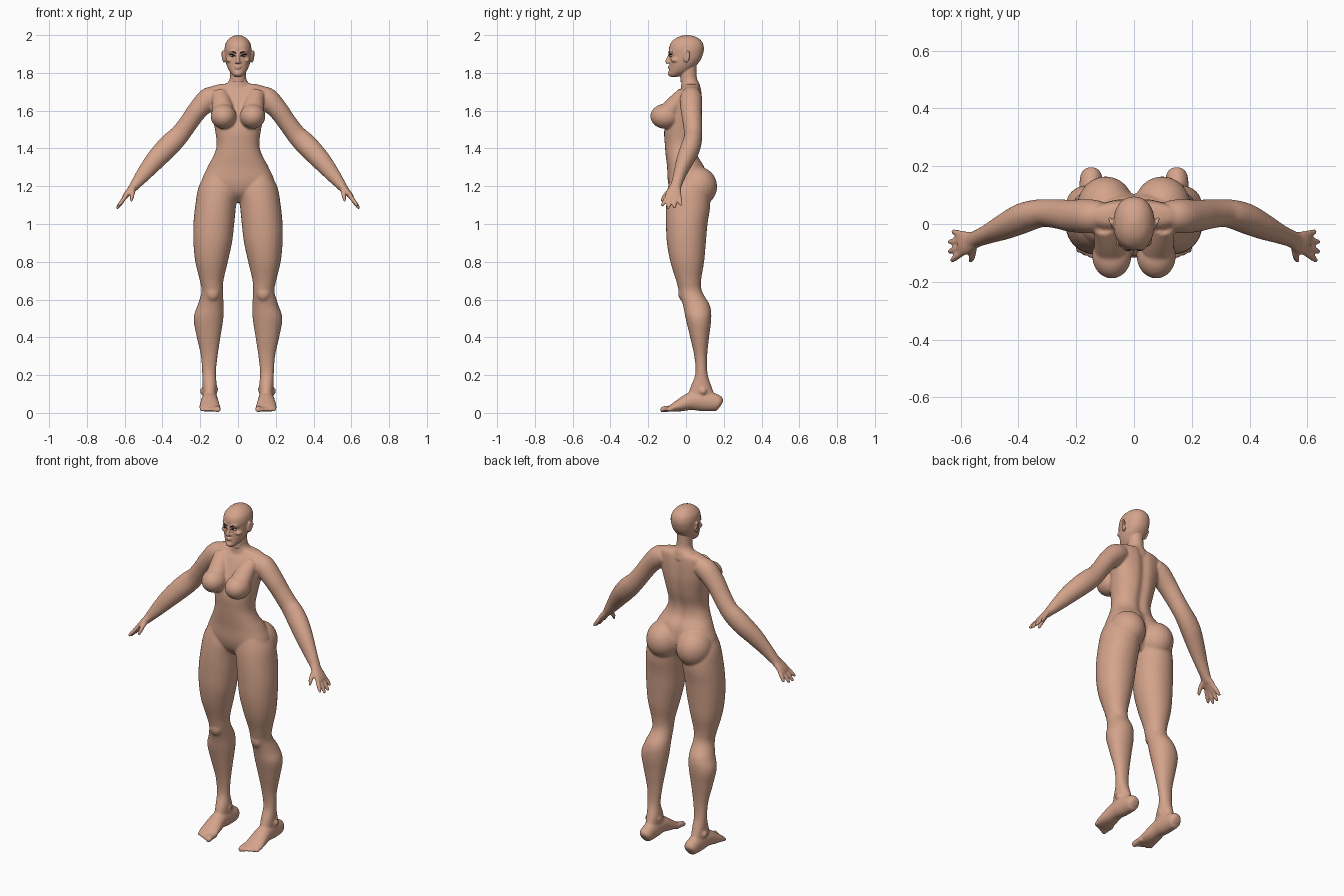
import bpy, bmesh, math
from mathutils import Vector, Matrix

X, Y, Z = Vector((1, 0, 0)), Vector((0, 1, 0)), Vector((0, 0, 1))


def material(name, rgb):
    m = bpy.data.materials.new(name)
    m.diffuse_color = (*rgb, 1)
    return m


skin = material("skin", (0.66, 0.37, 0.26))
dark = material("dark", (0.03, 0.02, 0.02))
white = material("eye_white", (0.7, 0.66, 0.62))


def spline(rows, steps=5):
    """Catmull-Rom through rows of numbers."""
    pts, out = [Vector(r) for r in rows], []
    for i in range(len(pts) - 1):
        p0, p1, p2 = pts[max(i - 1, 0)], pts[i], pts[i + 1]
        p3 = pts[min(i + 2, len(pts) - 1)]
        for k in range(steps):
            t = k / steps
            out.append(0.5 * (2 * p1 + (p2 - p0) * t + (2 * p0 - 5 * p1 + 4 * p2 - p3) * t * t
                              + (3 * p1 - p0 - 3 * p2 + p3) * t ** 3))
    return out + [pts[-1]]


def loft(bm, rows, side=1, ref=Y, flat=False, power=2.0, n=32, groove=0):
    """Elliptic sections (x, y, z, ra, rb); flat keeps them horizontal."""
    secs, rings = spline(rows), []
    for i, s in enumerate(secs):
        c = Vector(s[:3])
        t = (Vector(secs[min(i + 1, len(secs) - 1)][:3]) - Vector(secs[max(i - 1, 0)][:3])).normalized()
        a = X if flat else (ref - t * ref.dot(t)).normalized()
        b = Y if flat else t.cross(a)
        ring = []
        for k in range(n):
            u = 2 * math.pi * k / n
            cu, su = math.cos(u), math.sin(u)
            p = c + a * s[3] * math.copysign(abs(cu) ** (2 / power), cu) \
                + b * s[4] * math.copysign(abs(su) ** (2 / power), su)
            if groove and p.y > c.y:
                p.y -= groove * math.exp(-(p.x / 0.025) ** 2)
            ring.append(bm.verts.new((p.x * side, p.y, p.z)))
        rings.append(ring)
    for r, q in zip(rings, rings[1:]):
        for k in range(n):
            bm.faces.new((r[k], r[(k + 1) % n], q[(k + 1) % n], q[k]))
    bm.faces.new(rings[0][::-1])
    bm.faces.new(rings[-1])


def slices(rows):
    """(z, x0, x1, yfront, yback) to loft sections."""
    return [((a + b) / 2, (f + k) / 2, z, (b - a) / 2, (k - f) / 2) for z, a, b, f, k in rows]


def ball(bm, c, r, side=1, rot=0):
    m = Matrix.Translation((c[0] * side, c[1], c[2])) @ Matrix.Rotation(rot * side, 4, 'Z') @ Matrix.Diagonal((*r, 1))
    bmesh.ops.create_uvsphere(bm, u_segments=24, v_segments=16, radius=1, matrix=m)


def finish(bm, name, mat, voxel=0, smooth=0):
    bmesh.ops.recalc_face_normals(bm, faces=bm.faces)
    me = bpy.data.meshes.new(name)
    bm.to_mesh(me)
    bm.free()
    me.materials.append(mat)
    for p in me.polygons:
        p.use_smooth = True
    ob = bpy.data.objects.new(name, me)
    bpy.context.collection.objects.link(ob)
    if voxel:
        r = ob.modifiers.new("fuse", 'REMESH')
        r.mode, r.voxel_size, r.use_smooth_shade = 'VOXEL', voxel, True
        s = ob.modifiers.new("soften", 'SMOOTH')
        s.factor, s.iterations = 0.5, smooth
    return ob


body = bmesh.new()

# torso
loft(body, slices([(z, -w, w, f, k) for z, w, f, k in [
    (1.115, .04, -.03, .07), (1.16, .13, -.075, .10), (1.22, .19, -.095, .115), (1.30, .162, -.10, .10),
    (1.36, .13, -.107, .066), (1.42, .113, -.112, .06), (1.50, .122, -.115, .078), (1.58, .138, -.095, .088),
    (1.64, .15, -.07, .088), (1.69, .155, -.045, .085), (1.725, .145, -.02, .078), (1.742, .09, -.01, .065)]]),
    flat=True, power=2.3, n=64, groove=.012)
# neck
loft(body, slices([(z, -w, w, f, k) for z, w, f, k in [
    (1.70, .085, -.03, .08), (1.74, .062, -.025, .072), (1.765, .045, -.026, .06),
    (1.80, .042, -.03, .056), (1.86, .042, -.03, .056)]]), flat=True)

for s in (1, -1):
    # leg
    loft(body, slices([
        (1.29, .06, .155, -.07, .08), (1.20, .0, .207, -.095, .12), (1.1, .010, .226, -.105, .128),
        (1.0, .02, .236, -.106, .114), (.9, .032, .236, -.101, .105), (.8, .054, .226, -.083, .096),
        (.7, .077, .202, -.052, .08), (.64, .08, .193, -.037, .086), (.57, .076, .214, -.016, .126),
        (.5, .078, .235, -.002, .134), (.4, .093, .218, .022, .122), (.3, .108, .196, .044, .112),
        (.21, .117, .19, .05, .114), (.14, .112, .188, .025, .135), (.07, .115, .185, 0, .16)]),
        s, flat=True, power=2.1)
    # knee cap and ankle bones
    ball(body, (.135, -.012, .635), (.038, .03, .045), s)
    ball(body, (.118, .085, .125), (.013, .018, .018), s)
    ball(body, (.19, .09, .115), (.011, .018, .018), s)
    # foot
    loft(body, [(.148, .188, .045, .018, .018), (.148, .17, .052, .037, .042), (.149, .10, .062, .042, .054),
                (.15, .03, .062, .045, .048), (.15, -.03, .041, .053, .034), (.149, -.075, .025, .055, .02),
                (.147, -.095, .018, .045, .012)], s, ref=X)
    # toes
    for i in range(5):
        x, tip, r = .108 + .021 * i, -.135 + .009 * i * (i > 0), .0165 if i == 0 else .0115 - .0005 * i
        loft(body, [(x, -.06, .024, r, r), (x, tip + .025, .021, r, r), (x, tip + .008, .016, r, r * .9),
                    (x, tip - .002, .014, r * .5, r * .5)], s, ref=X, n=16)
    # buttock
    ball(body, (.098, .056, 1.198), (.1, .109, .108), s)
    # breast
    loft(body, [(.1, -.01, 1.70, .04, .03), (.088, -.045, 1.65, .05, .045), (.08, -.08, 1.605, .058, .052)], s, ref=X)
    ball(body, (.077, -.11, 1.57), (.068, .079, .066), s)
    # arm
    loft(body, [(.11, .03, 1.68, .05, .05), (.155, .027, 1.662, .059, .06), (.213, .028, 1.603, .056, .053),
                (.26, .034, 1.538, .051, .05), (.307, .038, 1.475, .048, .052), (.345, .033, 1.436, .05, .057),
                (.39, .018, 1.39, .052, .057), (.445, -.008, 1.33, .045, .051), (.50, -.033, 1.263, .034, .04),
                (.55, -.053, 1.2, .029, .026), (.57, -.06, 1.175, .03, .02)], s)
    # palm
    loft(body, [(.54, -.05, 1.21, .027, .025), (.563, -.06, 1.185, .035, .02), (.588, -.066, 1.158, .043, .016),
                (.604, -.069, 1.137, .041, .012)], s)
    # fingers
    for i, (ty, tx, tz) in enumerate([(-.127, .632, 1.096), (-.096, .641, 1.082), (-.062, .641, 1.084), (-.026, .628, 1.098)]):
        a, b = Vector((.594, -.1 + .0215 * i, 1.148)), Vector((tx, ty, tz))
        loft(body, [(*a.lerp(b, t), r, r) for t, r in ((0, .0115), (.5, .0115), (.9, .0095), (1.04, .005))], s, n=14)
    # thumb
    loft(body, [(.557, -.07, 1.185, .014, .016), (.558, -.1, 1.163, .013, .013), (.562, -.12, 1.138, .011, .011),
                (.566, -.13, 1.118, .006, .006)], s, ref=X, n=14)
finish(body, "body", skin, .006, 7)

# head
head = bmesh.new()
loft(head, slices([(z, -w, w, f, k) for z, w, f, k in [
    (1.779, .016, -.082, -.045), (1.79, .03, -.09, -.02), (1.81, .046, -.089, .02), (1.84, .06, -.087, .055),
    (1.87, .067, -.087, .078), (1.90, .07, -.087, .09), (1.93, .071, -.09, .095), (1.96, .064, -.08, .088),
    (1.983, .046, -.055, .067), (1.995, .025, -.027, .04), (2.0, .006, .0, .012)]]), flat=True, power=2.2)
loft(head, [(0, .012, 1.75, .041, .041), (0, .012, 1.80, .041, .042), (0, .012, 1.85, .041, .042)], flat=True)
# nose
loft(head, [(0, -.082, 1.91, .007, .007), (0, -.092, 1.88, .008, .009), (0, -.1, 1.86, .011, .01),
            (0, -.094, 1.851, .009, .006)], ref=X, n=16)
# lips and chin
ball(head, (0, -.088, 1.834), (.019, .009, .005))
ball(head, (0, -.087, 1.825), (.017, .009, .006))
ball(head, (0, -.078, 1.797), (.022, .019, .017))
for s in (1, -1):
    # nostril, brow, cheekbone
    ball(head, (.01, -.088, 1.856), (.008, .009, .007), s)
    loft(head, [(.008, -.084, 1.908, .008, .007), (.03, -.082, 1.914, .009, .008), (.052, -.062, 1.908, .008, .006)],
         s, ref=Z, n=14)
    ball(head, (.044, -.055, 1.868), (.02, .024, .014), s)
    # ear
    ball(head, (.074, .002, 1.886), (.008, .018, .032), s, -.3)
    loft(head, [(.074, -.008, 1.895, .005, .005), (.08, .004, 1.915, .005, .005), (.084, .018, 1.905, .005, .005),
                (.082, .016, 1.885, .005, .005), (.075, .0, 1.86, .006, .006)], s, ref=X, n=12)
finish(head, "head", skin, .004, 4)

# eyes with lashes and eyebrows
for s, tag in ((1, "left"), (-1, "right")):
    eye = bmesh.new()
    ball(eye, (.029, -.078, 1.891), (.014, .0105, .006), s, .35)
    finish(eye, tag + "_eye", white)
    iris = bmesh.new()
    ball(iris, (.028, -.086, 1.891), (.006, .004, .0055), s, .3)
    loft(iris, [(.013, -.087, 1.888, .002, .002), (.028, -.089, 1.897, .0025, .0025), (.047, -.076, 1.897, .0015, .0015)],
         s, ref=Z, n=10)
    finish(iris, tag + "_iris_and_lashes", dark)
    brow = bmesh.new()
    loft(brow, [(.011, -.0895, 1.905, .003, .003), (.03, -.088, 1.914, .003, .003), (.05, -.069, 1.914, .0015, .002)],
         s, ref=Z, n=10)
    finish(brow, tag + "_eyebrow", dark)
